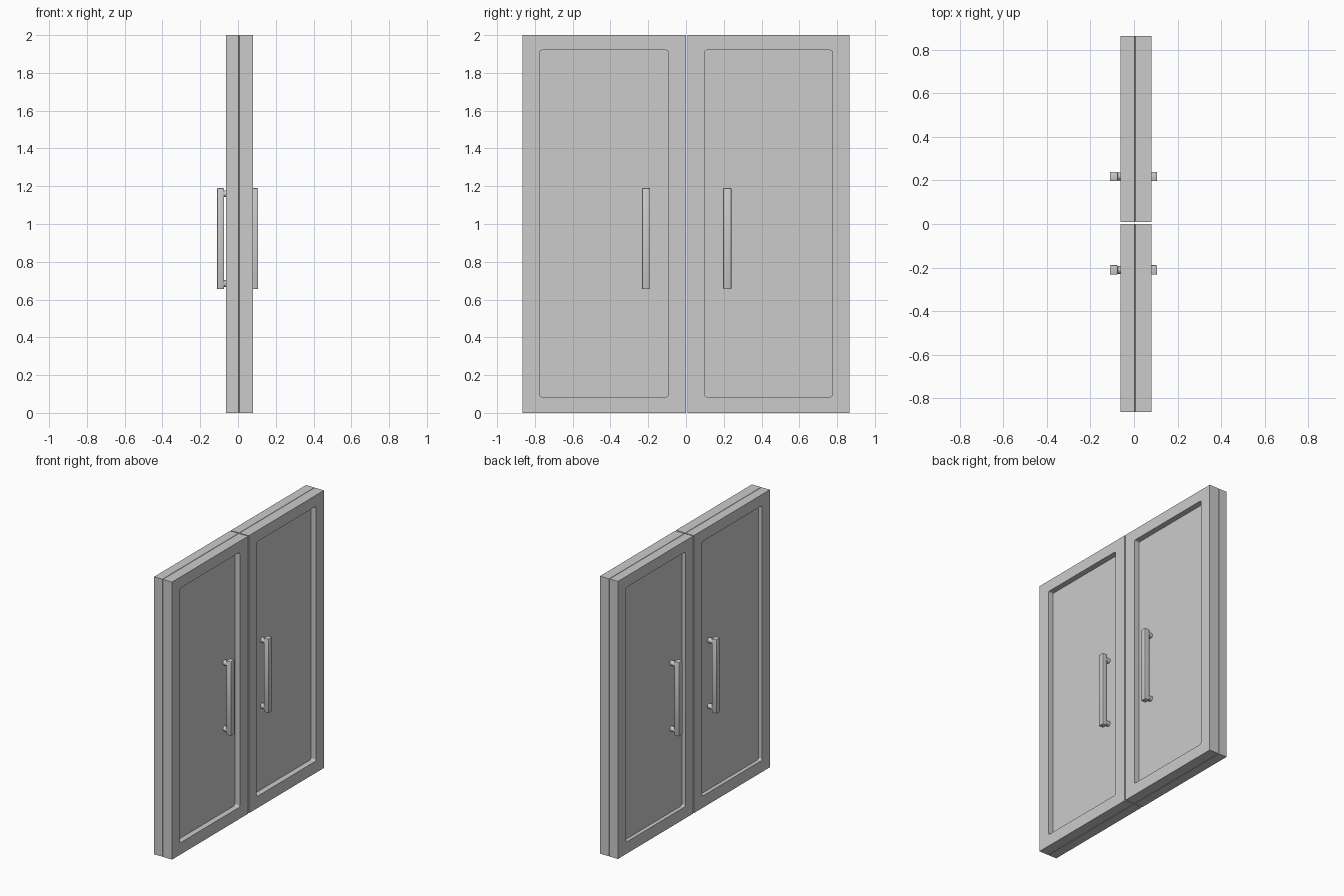
import bpy, bmesh, math
from mathutils import Matrix, Vector

if "Cube" in bpy.data.objects:
    bpy.data.objects.remove(bpy.data.objects["Cube"])

X_BACK, X_FRONT = -0.063, 0.08        # outer faces of the doors
P_BACK, P_FRONT = -0.036, 0.04        # recessed panel faces


def finish(bm, name):
    bmesh.ops.recalc_face_normals(bm, faces=bm.faces)
    me = bpy.data.meshes.new(name)
    bm.to_mesh(me)
    bm.free()
    ob = bpy.data.objects.new(name, me)
    bpy.context.collection.objects.link(ob)
    return ob


# Door leaf: rectangular rings through the thickness, recessed at both ends
def door_leaf(name, y0, y1, py0, py1):
    outer = (y0, y1, 0.0, 2.0)
    panel = (py0, py1, 0.085, 1.92)
    g = 0.003
    groove = (y0 + g, y1 - g, g, 2.0 - g)
    rings = [(P_BACK, panel), (X_BACK, panel), (X_BACK, outer),
             (0.003, outer), (0.005, groove), (0.007, outer),
             (X_FRONT, outer), (X_FRONT, panel), (P_FRONT, panel)]
    bm = bmesh.new()
    vs = [[bm.verts.new((x, a, c)), bm.verts.new((x, b, c)),
           bm.verts.new((x, b, d)), bm.verts.new((x, a, d))]
          for x, (a, b, c, d) in rings]
    for r, s in zip(vs, vs[1:]):
        for i in range(4):
            j = (i + 1) % 4
            bm.faces.new((r[i], r[j], s[j], s[i]))
    bm.faces.new(vs[0])
    bm.faces.new(vs[-1])
    # slightly rounded corners of the panel recesses
    corners = [bm.edges.get((vs[k][i], vs[k + 1][i])) for k in (0, 7) for i in range(4)]
    bmesh.ops.bevel(bm, geom=corners, offset=0.012, segments=3, profile=0.5, affect='EDGES')
    return finish(bm, name)


door_leaf("left_door", -0.865, 0.001, -0.775, -0.094)
door_leaf("right_door", 0.009, 0.865, 0.098, 0.775)


# Pull handle: bevelled bar on two round standoffs
def handle(name, y, x_in, x_out, x_panel):
    bm = bmesh.new()
    size = Vector((abs(x_out - x_in), 0.043, 0.535))
    centre = Vector(((x_in + x_out) / 2, y, 0.9225))
    bmesh.ops.create_cube(bm, size=1, matrix=Matrix.Translation(centre) @ Matrix.Diagonal(size).to_4x4())
    bmesh.ops.bevel(bm, geom=bm.edges[:], offset=0.004, segments=2, profile=0.5, affect='EDGES')
    for z in (0.685, 1.16):
        m = (Matrix.Translation(((x_in + x_panel) / 2, y, z))
             @ Matrix.Rotation(math.pi / 2, 4, 'Y'))
        bmesh.ops.create_cone(bm, cap_ends=True, segments=20, radius1=0.018, radius2=0.018,
                              depth=abs(x_in - x_panel) + 0.004, matrix=m)
    ob = finish(bm, name)
    bpy.context.view_layer.objects.active = ob
    ob.select_set(True)
    bpy.ops.object.shade_smooth_by_angle(angle=math.radians(35))
    ob.select_set(False)


for side, y in (("left", -0.211), ("right", 0.2185)):
    handle(side + "_front_handle", y, 0.069, 0.106, P_FRONT)
    handle(side + "_back_handle", y, -0.074, -0.111, P_BACK)
